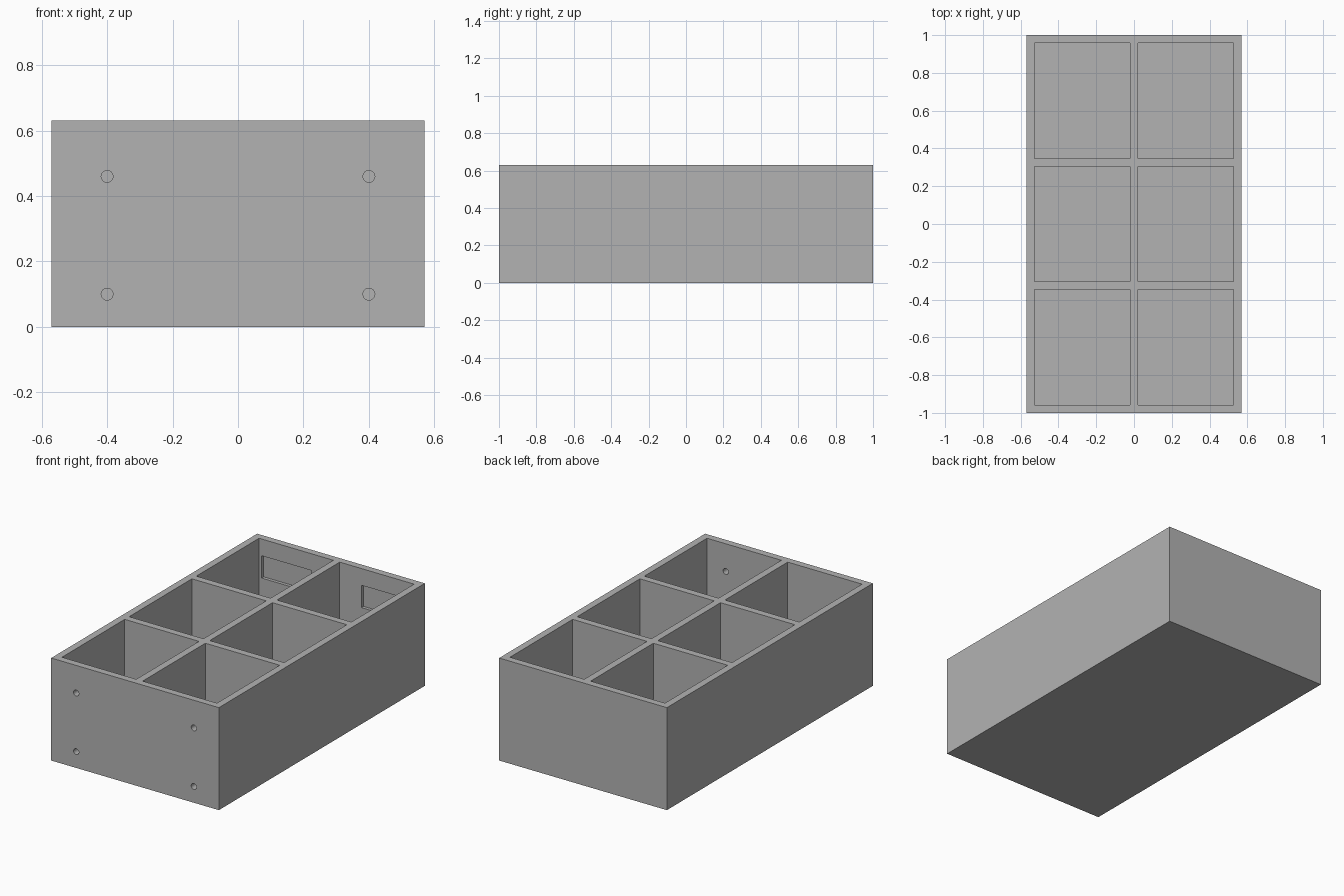
import bpy, bmesh, math
from mathutils import Matrix, Vector

if "Cube" in bpy.data.objects:
    bpy.data.objects.remove(bpy.data.objects["Cube"], do_unlink=True)

WIDTH, LENGTH, HEIGHT = 1.14, 2.0, 0.63
WALL = 0.043
COLS, ROWS = 2, 3

grey = bpy.data.materials.new("plain grey")
grey.use_nodes = True
colour = (0.45, 0.45, 0.45, 1)
grey.diffuse_color = colour
grey.node_tree.nodes["Principled BSDF"].inputs["Base Color"].default_value = colour


def add_box(bm, low, high):
    low, high = Vector(low), Vector(high)
    m = Matrix.Translation((low + high) / 2) @ Matrix.Diagonal((*(high - low), 1))
    bmesh.ops.create_cube(bm, size=1, matrix=m)


def make_object(name, bm):
    mesh = bpy.data.meshes.new(name)
    bm.to_mesh(mesh)
    bm.free()
    mesh.materials.append(grey)
    ob = bpy.data.objects.new(name, mesh)
    bpy.context.collection.objects.link(ob)
    return ob


def carve(target, name, bm):
    cutter = make_object(name, bm)
    cutter.hide_render = True
    mod = target.modifiers.new(name, 'BOOLEAN')
    mod.operation = 'DIFFERENCE'
    mod.solver = 'EXACT'
    mod.object = cutter
    bpy.context.view_layer.objects.active = target
    bpy.ops.object.modifier_apply(modifier=mod.name)
    bpy.data.objects.remove(cutter, do_unlink=True)


# Solid block of the organiser box
bm = bmesh.new()
add_box(bm, (-WIDTH / 2, -LENGTH / 2, 0), (WIDTH / 2, LENGTH / 2, HEIGHT))
box = make_object("divided_box", bm)

# Open compartments, leaving walls, dividers and floor
bm = bmesh.new()
cell_x = (WIDTH - WALL * (COLS + 1)) / COLS
cell_y = (LENGTH - WALL * (ROWS + 1)) / ROWS
for i in range(COLS):
    for j in range(ROWS):
        x = -WIDTH / 2 + WALL + i * (cell_x + WALL)
        y = -LENGTH / 2 + WALL + j * (cell_y + WALL)
        add_box(bm, (x, y, WALL), (x + cell_x, y + cell_y, HEIGHT + 0.1))
carve(box, "compartments", bm)

# Screw holes through the front wall
bm = bmesh.new()
for x in (-0.4, 0.4):
    for z in (0.1, 0.46):
        m = Matrix.Translation((x, -LENGTH / 2, z)) @ Matrix.Rotation(math.pi / 2, 4, 'X')
        bmesh.ops.create_cone(bm, cap_ends=True, segments=32, radius1=0.018,
                              radius2=0.018, depth=0.2, matrix=m)
carve(box, "screw_holes", bm)

# Shallow pockets on the inside of the back wall
bm = bmesh.new()
inner = LENGTH / 2 - WALL
for side in (-1, 1):
    xs = sorted((side * 0.17, side * 0.51))
    add_box(bm, (xs[0], inner - 0.05, 0.39), (xs[1], inner + 0.02, 0.527))
carve(box, "back_pockets", bm)
